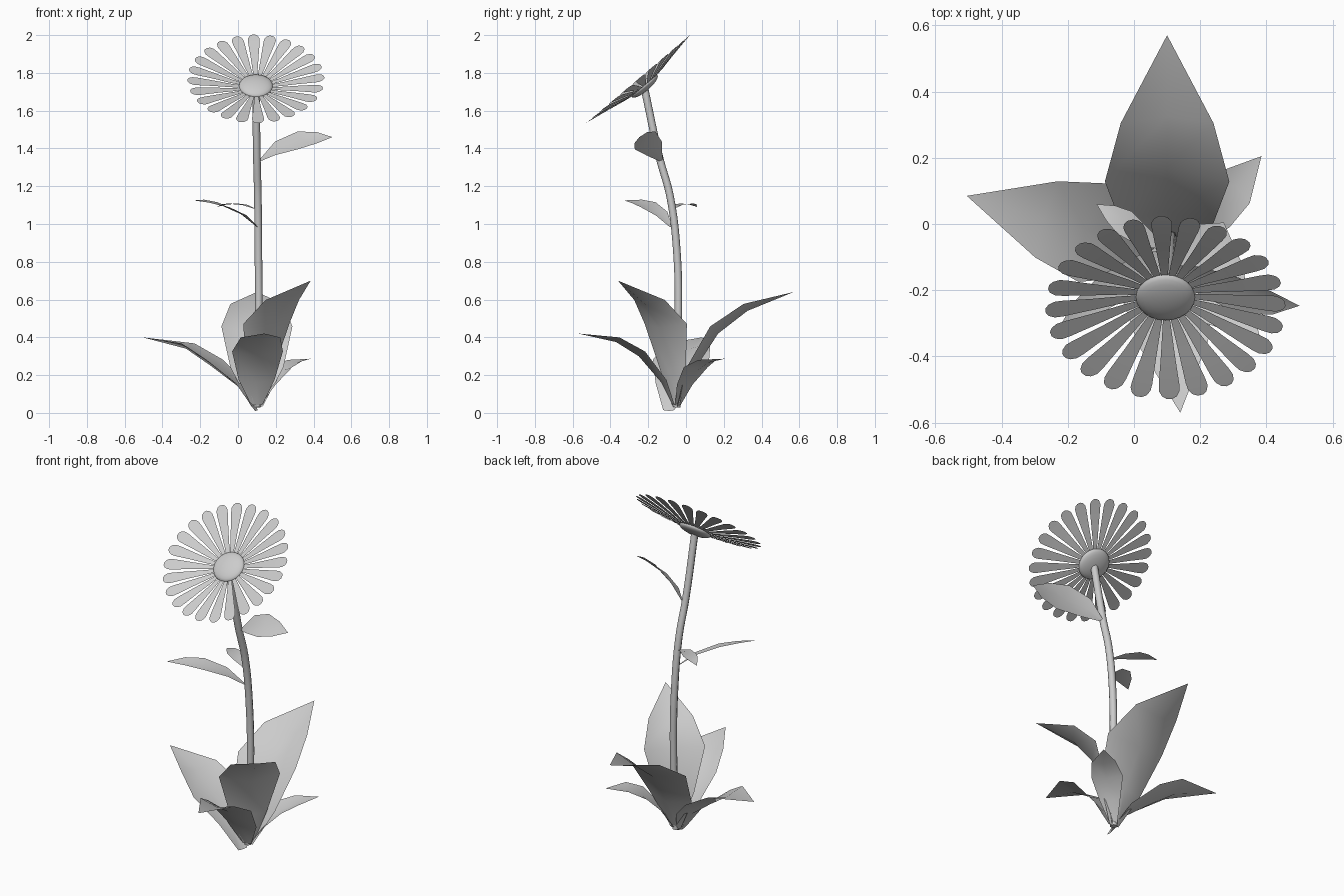
import bpy, bmesh, math
from mathutils import Vector, Matrix

cube = bpy.data.objects.get("Cube")
if cube:
    bpy.data.objects.remove(cube, do_unlink=True)

grey = bpy.data.materials.new("plain grey")
grey.use_nodes = True
colour = (0.6, 0.6, 0.6, 1)
grey.diffuse_color = colour
grey.node_tree.nodes["Principled BSDF"].inputs["Base Color"].default_value = colour


def finish(bm, name):
    """Turn a bmesh into a smooth, coloured object."""
    for f in bm.faces:
        f.smooth = True
    mesh = bpy.data.meshes.new(name)
    bm.to_mesh(mesh)
    bm.free()
    mesh.materials.append(grey)
    obj = bpy.data.objects.new(name, mesh)
    bpy.context.collection.objects.link(obj)
    return obj


def leaf(name, spine, widths, cup, side=None):
    """Pointed blade: a midrib with raised edges on both sides."""
    spine = [Vector(p) for p in spine]
    flat = spine[-1] - spine[0]
    side = Vector(side or (flat.y, -flat.x, 0)).normalized()
    bm = bmesh.new()
    rows = []
    for i, w in enumerate(widths):
        tangent = spine[i + 1] - spine[max(i - 1, 0)]
        lift = side.cross(tangent).normalized() * cup * w
        if lift.z < 0:
            lift.negate()
        p = spine[i]
        rows.append([bm.verts.new(q) for q in (p - side * w + lift, p, p + side * w + lift)])
    for a, b in zip(rows, rows[1:]):
        for j in range(2):
            bm.faces.new((a[j], a[j + 1], b[j + 1], b[j]))
    tip = bm.verts.new(spine[-1])
    for j in range(2):
        bm.faces.new((rows[-1][j], rows[-1][j + 1], tip))
    return finish(bm, name)


# Large leaves around the base
leaf("back_base_leaf", [(.1, -.04, .03), (.1, .04, .22), (.1, .17, .42), (.1, .325, .54), (.1, .57, .64)],
     [.03, .14, .188, .14], .3)
leaf("right_base_leaf", [(.09, -.09, .01), (0, -.06, .14), (-.145, -.02, .25), (-.275, .017, .34), (-.505, .085, .4)],
     [.03, .1, .155, .12], .25)
leaf("front_base_leaf", [(.1, -.07, .04), (.1, -.13, .16), (.105, -.25, .3), (.12, -.37, .375), (.14, -.57, .42)],
     [.03, .095, .135, .105], .25)
leaf("left_front_base_leaf", [(.11, -.06, .04), (.135, -.09, .22), (.18, -.14, .45), (.25, -.21, .57), (.385, -.36, .7)],
     [.03, .1, .165, .12], .3)
leaf("left_back_base_leaf", [(.11, -.04, .04), (.17, 0, .14), (.24, .06, .225), (.31, .115, .265), (.385, .205, .287)],
     [.02, .055, .085, .065], .25)

# Small leaves on the stem
leaf("upper_stem_leaf", [(.115, -.13, 1.335), (.2, -.165, 1.395), (.32, -.21, 1.435), (.42, -.235, 1.452), (.5, -.247, 1.46)],
     [.008, .055, .072, .045], .15, (0, .75, .65))
leaf("lower_stem_leaf", [(.1, -.08, .985), (.02, -.13, 1.05), (-.08, -.2, 1.095), (-.16, -.26, 1.115), (-.237, -.33, 1.125)],
     [.008, .04, .052, .035], .15, (-.6, .75, .25))
leaf("tiny_stem_leaf", [(.09, -.07, 1.08), (.03, -.04, 1.1), (-.03, .005, 1.105), (-.07, .033, 1.102), (-.113, .06, 1.09)],
     [.008, .03, .04, .026], .1)

# Bent stem
curve = bpy.data.curves.new("stem", "CURVE")
curve.dimensions = "3D"
curve.bevel_depth = .02
curve.bevel_resolution = 2
curve.use_fill_caps = True
curve.materials.append(grey)
path = [(.1, -.05, .03), (.11, -.04, .5), (.108, -.048, .85), (.105, -.085, 1.15), (.1, -.14, 1.35), (.095, -.22, 1.72)]
spline = curve.splines.new("BEZIER")
spline.bezier_points.add(len(path) - 1)
for point, co in zip(spline.bezier_points, path):
    point.co = co
    point.handle_left_type = point.handle_right_type = "AUTO"
spline.resolution_u = 5
bpy.context.collection.objects.link(bpy.data.objects.new("stem", curve))

# Flower head, tilted towards the front
head = Matrix.Translation((.095, -.22, 1.73)) @ Matrix.Rotation(math.radians(40.3), 4, "X")

bm = bmesh.new()
bmesh.ops.create_uvsphere(bm, u_segments=24, v_segments=12, radius=.09)
bmesh.ops.scale(bm, vec=(1, 1, .3), verts=bm.verts)
bm.transform(head)
finish(bm, "flower_centre")

# Ring of rounded petals: (distance, half width, height) along each petal
profile = [(.07, .009, 0), (.13, .014, .008), (.22, .022, .026), (.31, .031, .042),
           (.335, .031, .046), (.353, .022, .049), (.362, .009, .05)]
COUNT = 24
bm = bmesh.new()
for k in range(COUNT):
    turn = head @ Matrix.Rotation(2 * math.pi * k / COUNT + math.radians(2), 4, "Z")
    rows = [[bm.verts.new(turn @ Vector((s * w, r, h))) for s in (-1, 1)] for r, w, h in profile]
    for a, b in zip(rows, rows[1:]):
        bm.faces.new((a[0], a[1], b[1], b[0]))
finish(bm, "petals")
